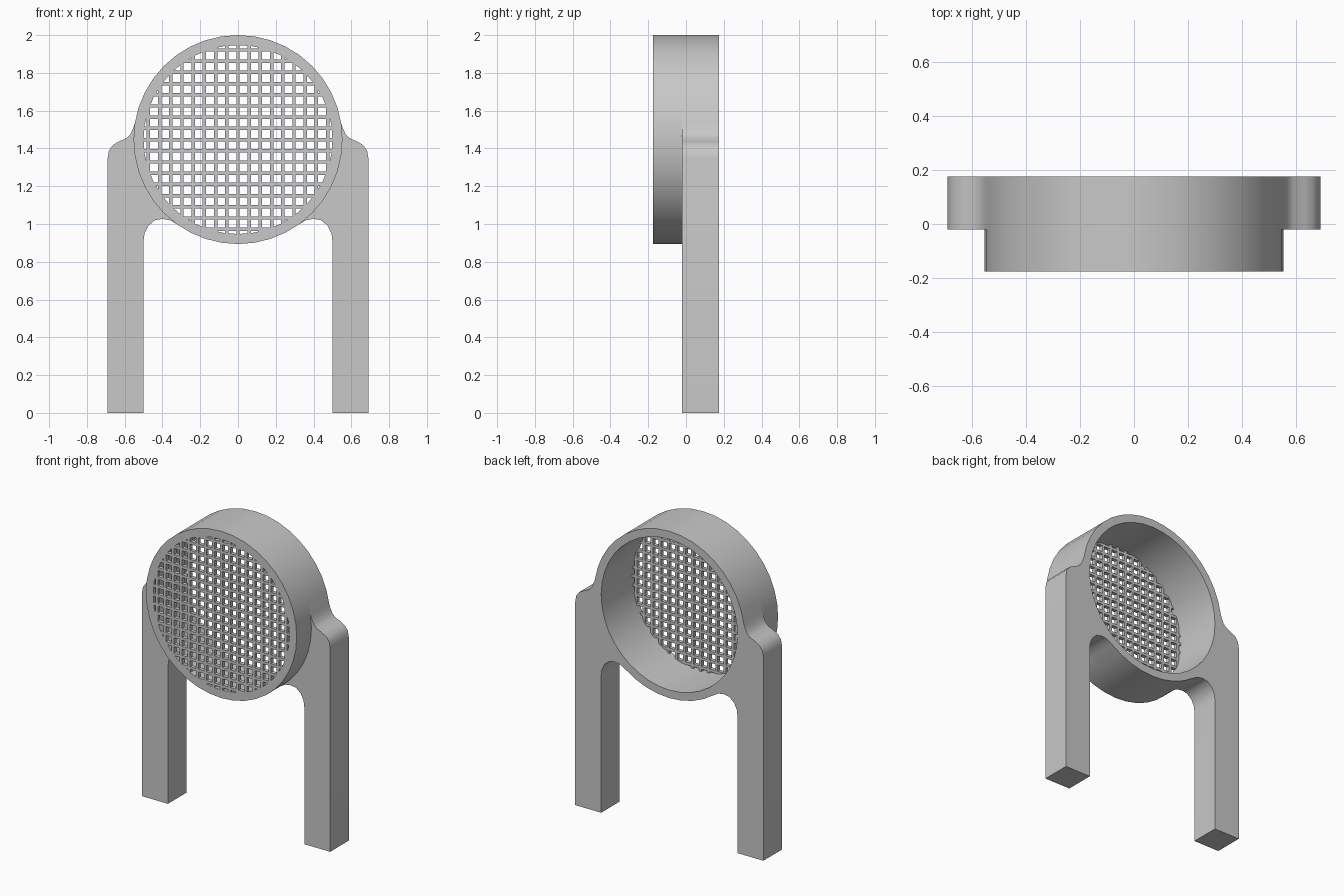
import bpy
import bmesh
from math import sin, cos, radians, sqrt
from mathutils import Vector

if "Cube" in bpy.data.objects:
    bpy.data.objects.remove(bpy.data.objects["Cube"], do_unlink=True)

CENTRE_Z, OUTER, INNER = 1.447, 0.553, 0.5
FRONT, STEP, BACK = -0.175, -0.02, 0.175
FACET = 9  # degrees per side of the ring

grey = bpy.data.materials.new("plain grey")
grey.use_nodes = True
colour = (0.58, 0.58, 0.58, 1)
grey.diffuse_color = colour
grey.node_tree.nodes["Principled BSDF"].inputs["Base Color"].default_value = colour


def arc(radius, start, end):
    angles = [radians(a) for a in range(start, end + 1, FACET)]
    return [(radius * cos(a), CENTRE_Z + radius * sin(a)) for a in angles]


def finish(bm, name):
    bmesh.ops.recalc_face_normals(bm, faces=bm.faces)
    mesh = bpy.data.meshes.new(name)
    bm.to_mesh(mesh)
    bm.free()
    mesh.materials.append(grey)
    obj = bpy.data.objects.new(name, mesh)
    bpy.context.collection.objects.link(obj)
    bpy.ops.object.select_all(action="DESELECT")
    obj.select_set(True)
    bpy.context.view_layer.objects.active = obj
    return obj


def extrude_outline(name, loops, y0, y1):
    """Fill outlines (later loops are holes) and extrude them along y."""
    bm = bmesh.new()
    for loop in loops:
        verts = [bm.verts.new((x, y0, z)) for x, z in loop]
        for a, b in zip(verts, verts[1:] + verts[:1]):
            bm.edges.new((a, b))
    bmesh.ops.triangle_fill(bm, edges=bm.edges[:], use_beauty=True, normal=(0, -1, 0))
    result = bmesh.ops.extrude_face_region(bm, geom=bm.faces[:], use_keep_orig=True)
    moved = [g for g in result["geom"] if isinstance(g, bmesh.types.BMVert)]
    bmesh.ops.translate(bm, verts=moved, vec=(0, y1 - y0, 0))
    finish(bm, name)
    bpy.ops.object.shade_smooth_by_angle(angle=radians(35))


# Front half of the ring
bore = arc(INNER, 0, 360 - FACET)
extrude_outline("front_ring", [arc(OUTER, 0, 360 - FACET), bore], FRONT, STEP)

# Back half of the ring in one piece with the shoulders and legs
inner_fillet = [(0.36, 1.02), (0.4, 1.027), (0.44, 1.02), (0.475, 0.99), (0.495, 0.95), (0.5, 0.91)]
leg = [(0.5, 0), (0.69, 0), (0.69, 1.35)]
shoulder = [(0.683, 1.39), (0.66, 1.42), (0.63, 1.437), (0.59, 1.455), (0.57, 1.475), (0.556, 1.505)]
half = arc(OUTER, -90, -54) + inner_fillet + leg + shoulder + arc(OUTER, 9, 90)
mirrored = [(-x, z) for x, z in reversed(half[1:-1])]
extrude_outline("leg_frame", [half + mirrored, bore], STEP, BACK)

# Square grille, flush with the front of the ring
PITCH, BAR, DEPTH = 0.0593, 0.018, 0.025
bm = bmesh.new()
for i in range(-8, 9):
    offset = i * PITCH
    length = 2 * sqrt((INNER + 0.015) ** 2 - offset ** 2)
    for size, place in (((BAR, length), (offset, 0)), ((length, BAR), (0, offset))):
        verts = bmesh.ops.create_cube(bm, size=1)["verts"]
        bmesh.ops.scale(bm, verts=verts, vec=(size[0], DEPTH, size[1]))
        centre = Vector((place[0], FRONT + DEPTH / 2, CENTRE_Z + place[1]))
        bmesh.ops.translate(bm, verts=verts, vec=centre)
finish(bm, "grille")
